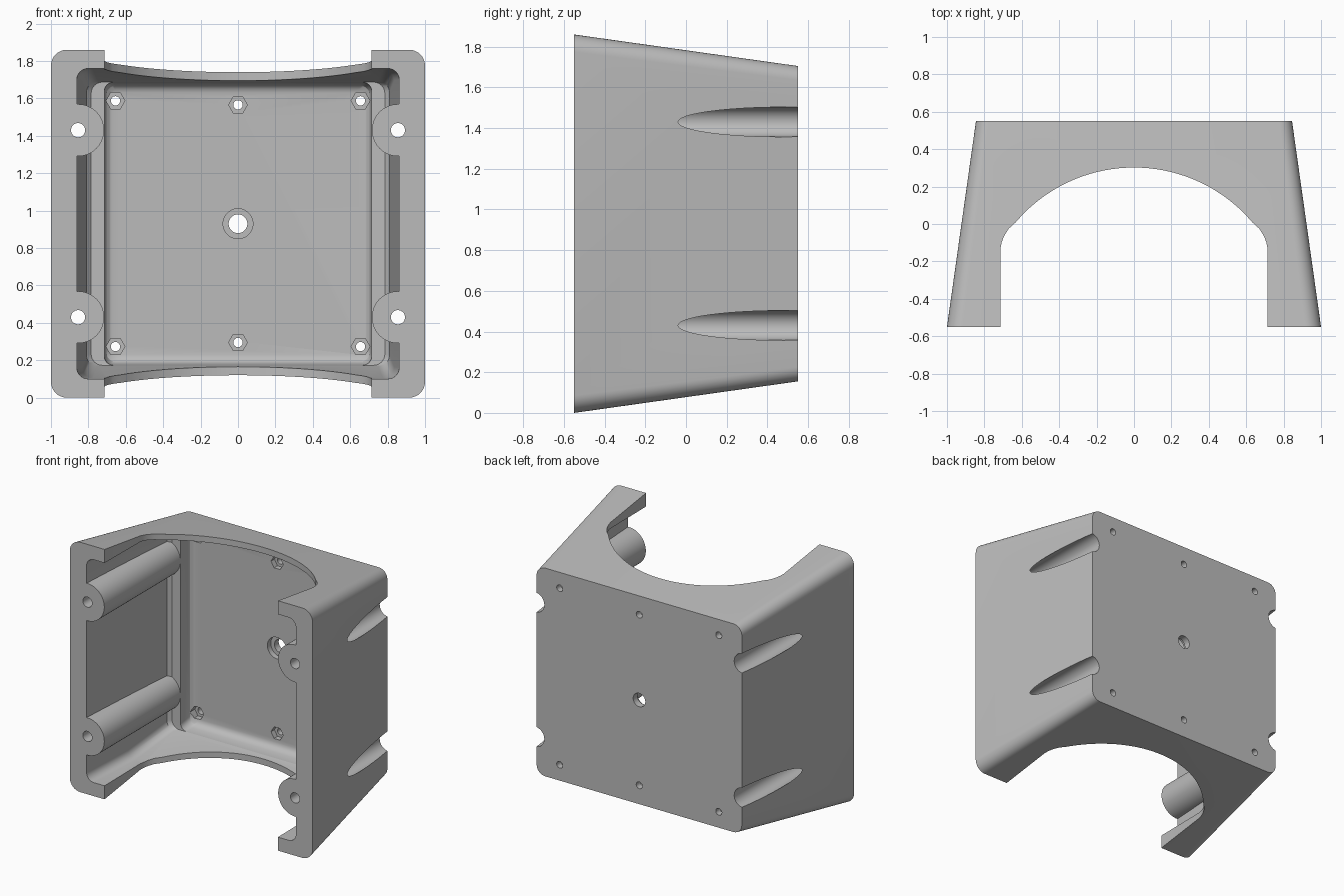
import bpy, bmesh, math
from mathutils import Vector

if "Cube" in bpy.data.objects:
    bpy.data.objects.remove(bpy.data.objects["Cube"])

MID = 0.93  # height of the horizontal symmetry plane

grey = bpy.data.materials.new("light grey")
grey.use_nodes = True
grey.diffuse_color = (0.5, 0.5, 0.5, 1)
grey.node_tree.nodes["Principled BSDF"].inputs["Base Color"].default_value = (0.5, 0.5, 0.5, 1)


def solid(name, rings):
    """Skin a stack of equal-length rings and cap both ends."""
    bm = bmesh.new()
    loops = [[bm.verts.new(p) for p in ring] for ring in rings]
    n = len(loops[0])
    for a, b in zip(loops, loops[1:]):
        for i in range(n):
            j = (i + 1) % n
            bm.faces.new((a[i], a[j], b[j], b[i]))
    bm.faces.new(loops[0])
    bm.faces.new(loops[-1])
    bmesh.ops.recalc_face_normals(bm, faces=bm.faces)
    mesh = bpy.data.meshes.new(name)
    bm.to_mesh(mesh)
    bm.free()
    mesh.materials.append(grey)
    ob = bpy.data.objects.new(name, mesh)
    bpy.context.collection.objects.link(ob)
    return ob


def rounded_ring(y, hx, hz, r, steps=8):
    pts = []
    for q, (sx, sz) in enumerate([(1, 1), (-1, 1), (-1, -1), (1, -1)]):
        for k in range(steps + 1):
            a = math.pi / 2 * (q + k / steps)
            pts.append(Vector((sx * (hx - r) + r * math.cos(a), y,
                               MID + sz * (hz - r) + r * math.sin(a))))
    return pts


def rod(name, x, z, r, y0, y1, sides=48):
    ring = [(x + r * math.cos(2 * math.pi * i / sides),
             z + r * math.sin(2 * math.pi * i / sides)) for i in range(sides)]
    return solid(name, [[(px, y, pz) for px, pz in ring] for y in (y0, y1)])


def cut(target, cutter):
    mod = target.modifiers.new("cut", "BOOLEAN")
    mod.operation = "DIFFERENCE"
    mod.solver = "EXACT"
    mod.object = cutter
    bpy.context.view_layer.objects.active = target
    bpy.ops.object.modifier_apply(modifier=mod.name)
    bpy.data.objects.remove(cutter)


# Tapered outer block with rounded long edges
body = solid("housing", [rounded_ring(-0.55, 1.0, 0.93, 0.085),
                         rounded_ring(0.55, 0.845, 0.775, 0.07)])

# Inner cavity: tapered walls, a ledge, then a filleted floor
cavity = solid("cavity_cutter", [rounded_ring(*s) for s in (
    (-0.6, 0.865, 0.83, 0.06), (-0.1, 0.835, 0.825, 0.06),
    (0.32, 0.81, 0.762, 0.06), (0.345, 0.785, 0.757, 0.06),
    (0.346, 0.715, 0.757, 0.05), (0.41, 0.713, 0.75, 0.05),
    (0.44, 0.704, 0.738, 0.05), (0.455, 0.688, 0.72, 0.05),
    (0.46, 0.67, 0.70, 0.05))])

# Screw bosses are left standing inside the cavity
corners = [(sx * 0.855, MID + sz * 0.5) for sx in (-1, 1) for sz in (-1, 1)]
for x, z in corners:
    cut(cavity, rod("boss", x, z, 0.139, -0.7, 0.37, 64))
cut(body, cavity)

# Arched opening through the upper and lower walls
R = 0.83
half = [(0.714, -0.7), (0.714, -0.13), (0.708, -0.10), (0.695, -0.065), (0.67, -0.025)]
for k in range(17):
    x = 0.635 * (1 - k / 16)
    half.append((x, 0.302 - R + math.sqrt(R * R - x * x)))
arch = half + [(-x, y) for x, y in reversed(half[:-1])]
cut(body, solid("arch_cutter", [[(x, y, z) for x, y in arch] for z in (-0.2, 2.1)]))

# Boss screw holes, with head channels that break out of the side walls
for x, z in corners:
    cut(body, rod("screw_hole", x, z, 0.038, -0.7, 0.7, 32))
    cut(body, rod("head_channel", x, z, 0.073, -0.22, 0.7, 48))

# Hexagonal nut recesses with through holes in the back plate
for sz in (-1, 1):
    for x, dz in ((-0.655, 0.657), (0, 0.635), (0.655, 0.657)):
        z = MID + sz * dz
        cut(body, rod("nut_recess", x, z, 0.05, 0.40, 0.50, 6))
        cut(body, rod("nut_hole", x, z, 0.025, 0.3, 0.7, 24))

# Stepped centre hole
cut(body, rod("centre_recess", 0, MID, 0.08, 0.40, 0.50))
cut(body, rod("centre_hole", 0, MID, 0.05, 0.3, 0.7))

bpy.ops.object.select_all(action="DESELECT")
body.select_set(True)
bpy.context.view_layer.objects.active = body
bpy.ops.object.shade_smooth_by_angle(angle=math.radians(30))
